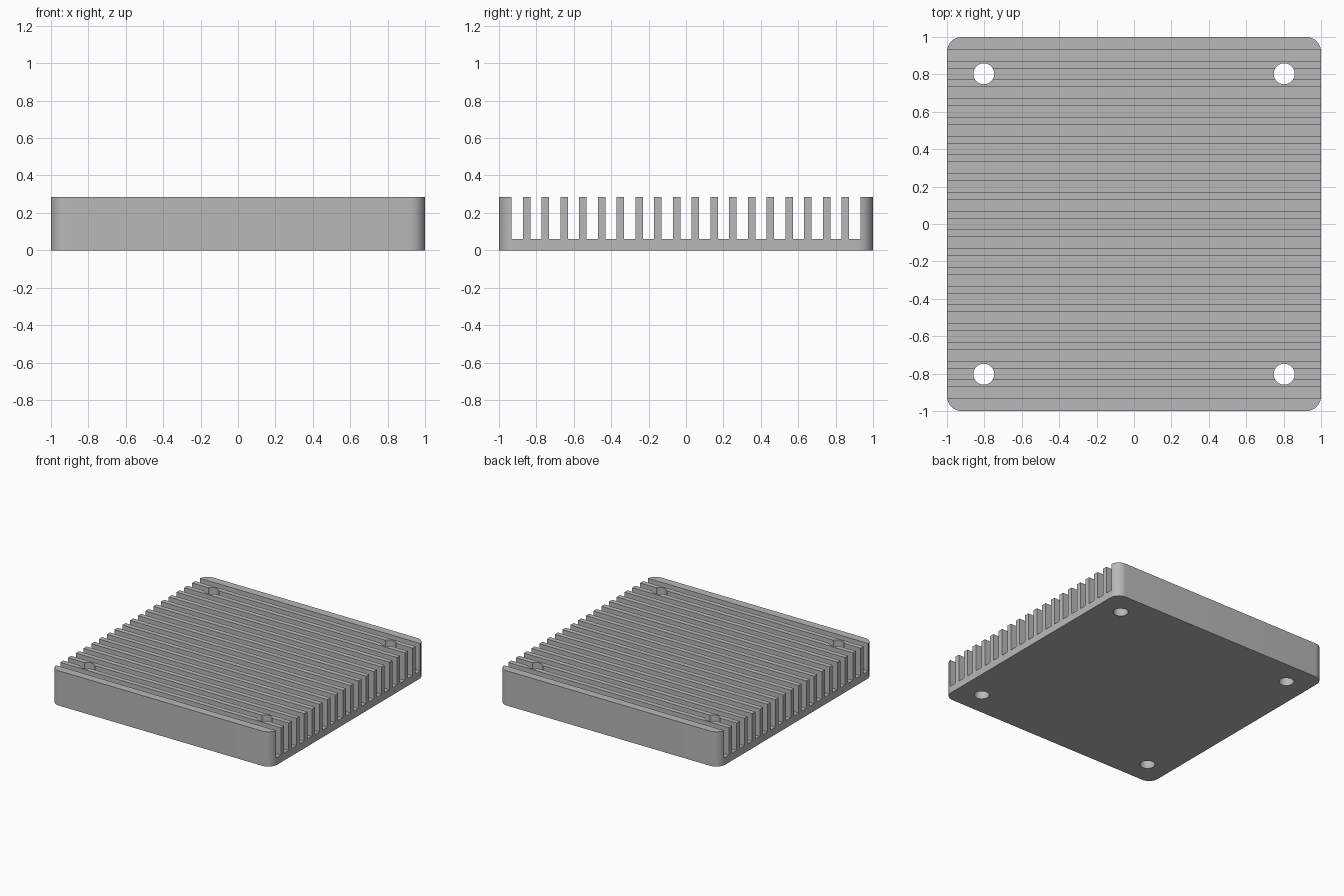
import bpy
import bmesh
import math
from mathutils import Matrix, Vector

default = bpy.data.objects.get("Cube")
if default:
    bpy.data.objects.remove(default, do_unlink=True)

HEIGHT = 0.285
BASE = 0.06
RADIUS = 0.08
PITCH = 0.1003
GAP = 0.06
HOLE_POS = 0.803
HOLE_RADIUS = 0.056

metal = bpy.data.materials.new("grey metal")
metal.use_nodes = True
metal.diffuse_color = (0.48, 0.48, 0.48, 1)
metal.node_tree.nodes["Principled BSDF"].inputs["Base Color"].default_value = metal.diffuse_color


def make_object(name, bm):
    bmesh.ops.recalc_face_normals(bm, faces=bm.faces)
    mesh = bpy.data.meshes.new(name)
    bm.to_mesh(mesh)
    bm.free()
    mesh.materials.append(metal)
    obj = bpy.data.objects.new(name, mesh)
    bpy.context.collection.objects.link(obj)
    return obj


# Solid block with rounded vertical corners
bm = bmesh.new()
outline = []
steps = 10
for corner, (sx, sy) in enumerate([(1, 1), (-1, 1), (-1, -1), (1, -1)]):
    for i in range(steps + 1):
        a = math.pi / 2 * (corner + i / steps)
        outline.append(bm.verts.new((sx * (1 - RADIUS) + RADIUS * math.cos(a),
                                     sy * (1 - RADIUS) + RADIUS * math.sin(a), 0)))
bottom = bm.faces.new(outline)
top = bmesh.ops.extrude_face_region(bm, geom=[bottom])["geom"]
bmesh.ops.translate(bm, vec=Vector((0, 0, HEIGHT)),
                    verts=[v for v in top if isinstance(v, bmesh.types.BMVert)])
heat_sink = make_object("finned_heat_sink", bm)

# Grooves between the fins
bm = bmesh.new()
for i in range(-9, 10):
    place = Matrix.Translation((0, i * PITCH, BASE + 0.25)) @ Matrix.Diagonal((2.4, GAP, 0.5, 1))
    bmesh.ops.create_cube(bm, size=1, matrix=place)
grooves = make_object("groove_cutter", bm)

# Mounting holes in the four corners
bm = bmesh.new()
for x in (-HOLE_POS, HOLE_POS):
    for y in (-HOLE_POS, HOLE_POS):
        bmesh.ops.create_cone(bm, cap_ends=True, segments=48, radius1=HOLE_RADIUS,
                              radius2=HOLE_RADIUS, depth=1, matrix=Matrix.Translation((x, y, 0.1)))
holes = make_object("hole_cutter", bm)

# Cut the block, then drop the cutters
bpy.ops.object.select_all(action='DESELECT')
bpy.context.view_layer.objects.active = heat_sink
heat_sink.select_set(True)
for cutter in (grooves, holes):
    cutter.hide_render = True
    mod = heat_sink.modifiers.new(cutter.name, 'BOOLEAN')
    mod.operation = 'DIFFERENCE'
    mod.solver = 'EXACT'
    mod.object = cutter
    bpy.ops.object.modifier_apply(modifier=mod.name)
    bpy.data.objects.remove(cutter, do_unlink=True)

bpy.ops.object.shade_smooth_by_angle(angle=math.radians(30))
